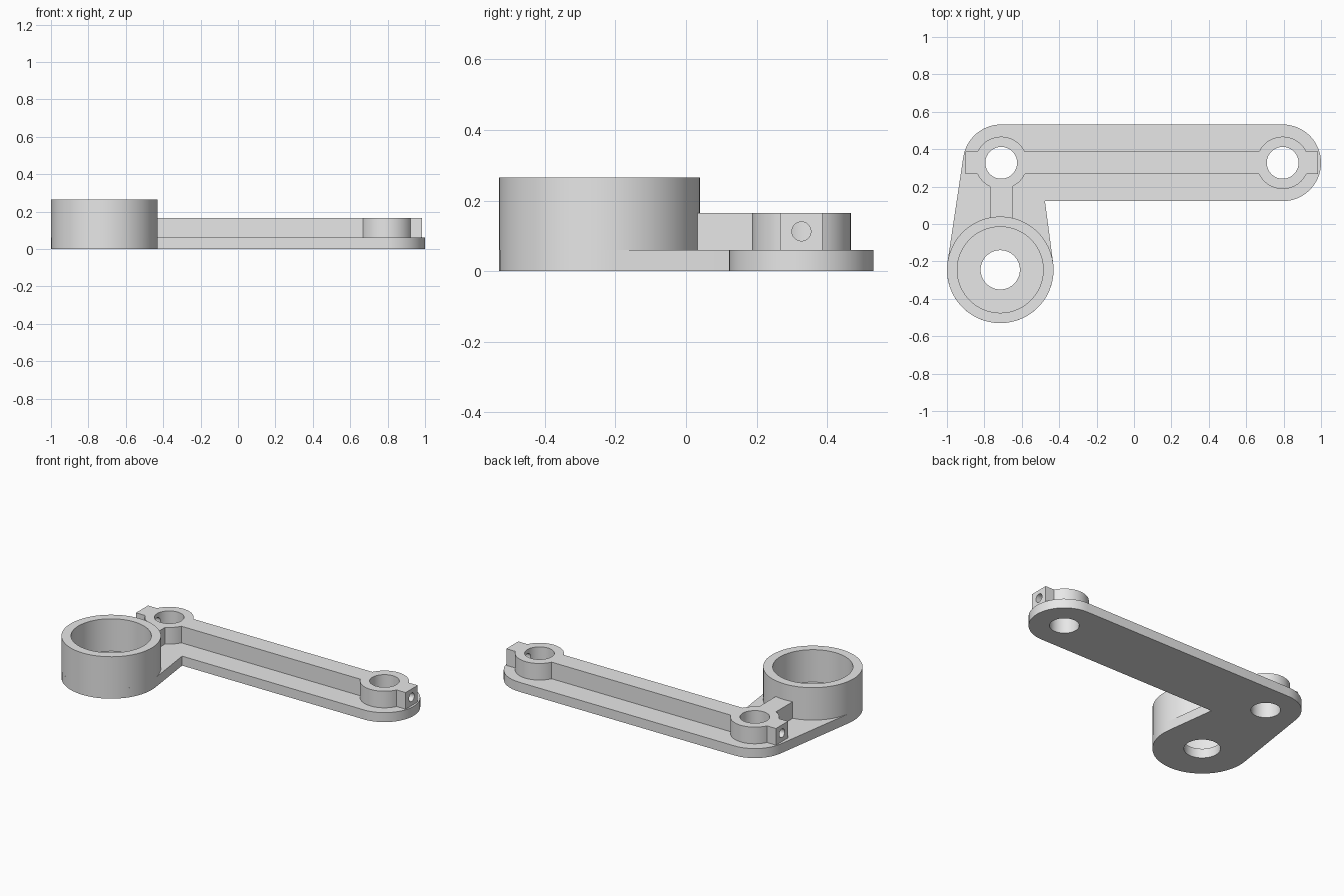
import bpy, bmesh, math
from mathutils import Vector, Matrix

cube = bpy.data.objects.get("Cube")
if cube:
    bpy.data.objects.remove(cube, do_unlink=True)

grey = bpy.data.materials.new("light grey")
grey.use_nodes = True
grey.diffuse_color = (0.8, 0.8, 0.8, 1)
grey.node_tree.nodes["Principled BSDF"].inputs["Base Color"].default_value = (0.8, 0.8, 0.8, 1)

# Shared dimensions
LEFT_PIVOT = Vector((-0.71, 0.327))
RIGHT_PIVOT = Vector((0.795, 0.327))
CUP = Vector((-0.715, -0.245))
END_R, CUP_R, CUP_INNER_R, BOSS_R = 0.205, 0.285, 0.23, 0.14
PIN_R, CUP_HOLE_R, SCREW_R = 0.085, 0.105, 0.027
PLATE_TOP, RIB_TOP, CUP_TOP = 0.06, 0.165, 0.265
HALF = 0.06  # half width of ribs


def arc(centre, radius, start, end):
    """Points along an arc, angles in degrees."""
    n = max(4, round(abs(end - start) / 6))
    angles = [math.radians(start + (end - start) * i / n) for i in range(n + 1)]
    return [centre + radius * Vector((math.cos(a), math.sin(a))) for a in angles]


def circle(centre, radius):
    return arc(centre, radius, 0, 360)[:-1]


def finish(name, bm):
    mesh = bpy.data.meshes.new(name)
    bm.to_mesh(mesh)
    bm.free()
    mesh.materials.append(grey)
    obj = bpy.data.objects.new(name, mesh)
    bpy.context.collection.objects.link(obj)
    return obj


def extrude_outline(name, loops, bottom, top):
    """Solid from an outer loop and hole loops."""
    bm = bmesh.new()
    for loop in loops:
        verts = [bm.verts.new((p.x, p.y, bottom)) for p in loop]
        for a, b in zip(verts, verts[1:] + verts[:1]):
            bm.edges.new((a, b))
    bmesh.ops.triangle_fill(bm, edges=bm.edges[:], use_beauty=True)
    ext = bmesh.ops.extrude_face_region(bm, geom=bm.faces[:], use_keep_orig=True)
    moved = [g for g in ext["geom"] if isinstance(g, bmesh.types.BMVert)]
    bmesh.ops.translate(bm, verts=moved, vec=(0, 0, top - bottom))
    bmesh.ops.recalc_face_normals(bm, faces=bm.faces[:])
    return finish(name, bm)


def smooth(obj):
    bpy.ops.object.select_all(action='DESELECT')
    obj.select_set(True)
    bpy.context.view_layer.objects.active = obj
    bpy.ops.object.shade_smooth_by_angle(angle=math.radians(30))


# Base plate: long rounded bar merged with the tapered cup foot
axis = CUP - LEFT_PIVOT
lean = math.degrees(math.atan2(axis.y, axis.x)) % 360
spread = math.degrees(math.acos((END_R - CUP_R) / axis.length))
t0, t1 = lean - spread, lean + spread
foot = arc(CUP, CUP_R, t0, t1)
far = arc(LEFT_PIVOT, END_R, t1 - 1, t1)[-1]
edge_y = LEFT_PIVOT.y - END_R
corner = foot[-1].lerp(far, (edge_y - foot[-1].y) / (far.y - foot[-1].y))
plate_outline = (arc(RIGHT_PIVOT, END_R, -90, 90) + arc(LEFT_PIVOT, END_R, 90, t0)
                 + foot + [corner])
left_hole, right_hole = circle(LEFT_PIVOT, PIN_R), circle(RIGHT_PIVOT, PIN_R)
plate = extrude_outline("base_plate",
                        [plate_outline, left_hole, right_hole, circle(CUP, CUP_HOLE_R)],
                        0, PLATE_TOP)

# Cup wall
cup = extrude_outline("cup_wall", [circle(CUP, CUP_R), circle(CUP, CUP_INNER_R)],
                      PLATE_TOP, CUP_TOP)

# Raised rib with two bosses, end lugs and an arm to the cup
k = math.degrees(math.asin(HALF / BOSS_R))
y0, y1 = LEFT_PIVOT.y - HALF, LEFT_PIVOT.y + HALF
x0, x1 = LEFT_PIVOT.x - HALF, LEFT_PIVOT.x + HALF
lug_left, lug_right, arm_end = -0.9, 0.985, 0.01
rib_outline = (
    [Vector((lug_right, y0)), Vector((lug_right, y1))]
    + arc(RIGHT_PIVOT, BOSS_R, k, 180 - k)
    + arc(LEFT_PIVOT, BOSS_R, k, 180 - k)
    + [Vector((lug_left, y1)), Vector((lug_left, y0))]
    + arc(LEFT_PIVOT, BOSS_R, 180 + k, 270 - k)
    + [Vector((x0, arm_end)), Vector((x1, arm_end))]
    + arc(LEFT_PIVOT, BOSS_R, 270 + k, 360 - k)
    + arc(RIGHT_PIVOT, BOSS_R, 180 + k, 360 - k))
rib = extrude_outline("rib_and_bosses", [rib_outline, left_hole, right_hole],
                      PLATE_TOP, RIB_TOP)

# Screw holes through the end lugs into the boss bores
for pivot, side in ((LEFT_PIVOT, -1), (RIGHT_PIVOT, 1)):
    bm = bmesh.new()
    place = (Matrix.Translation((pivot.x + side * 0.16, pivot.y, (PLATE_TOP + RIB_TOP) / 2))
             @ Matrix.Rotation(math.pi / 2, 4, 'Y'))
    bmesh.ops.create_cone(bm, cap_ends=True, segments=24, radius1=SCREW_R,
                          radius2=SCREW_R, depth=0.24, matrix=place)
    cutter = finish("screw_hole_cutter", bm)
    cutter.hide_render = True
    mod = rib.modifiers.new("screw_hole", 'BOOLEAN')
    mod.operation, mod.solver, mod.object = 'DIFFERENCE', 'EXACT', cutter
    bpy.context.view_layer.objects.active = rib
    bpy.ops.object.modifier_apply(modifier=mod.name)
    bpy.data.objects.remove(cutter, do_unlink=True)

for obj in (plate, cup, rib):
    smooth(obj)
